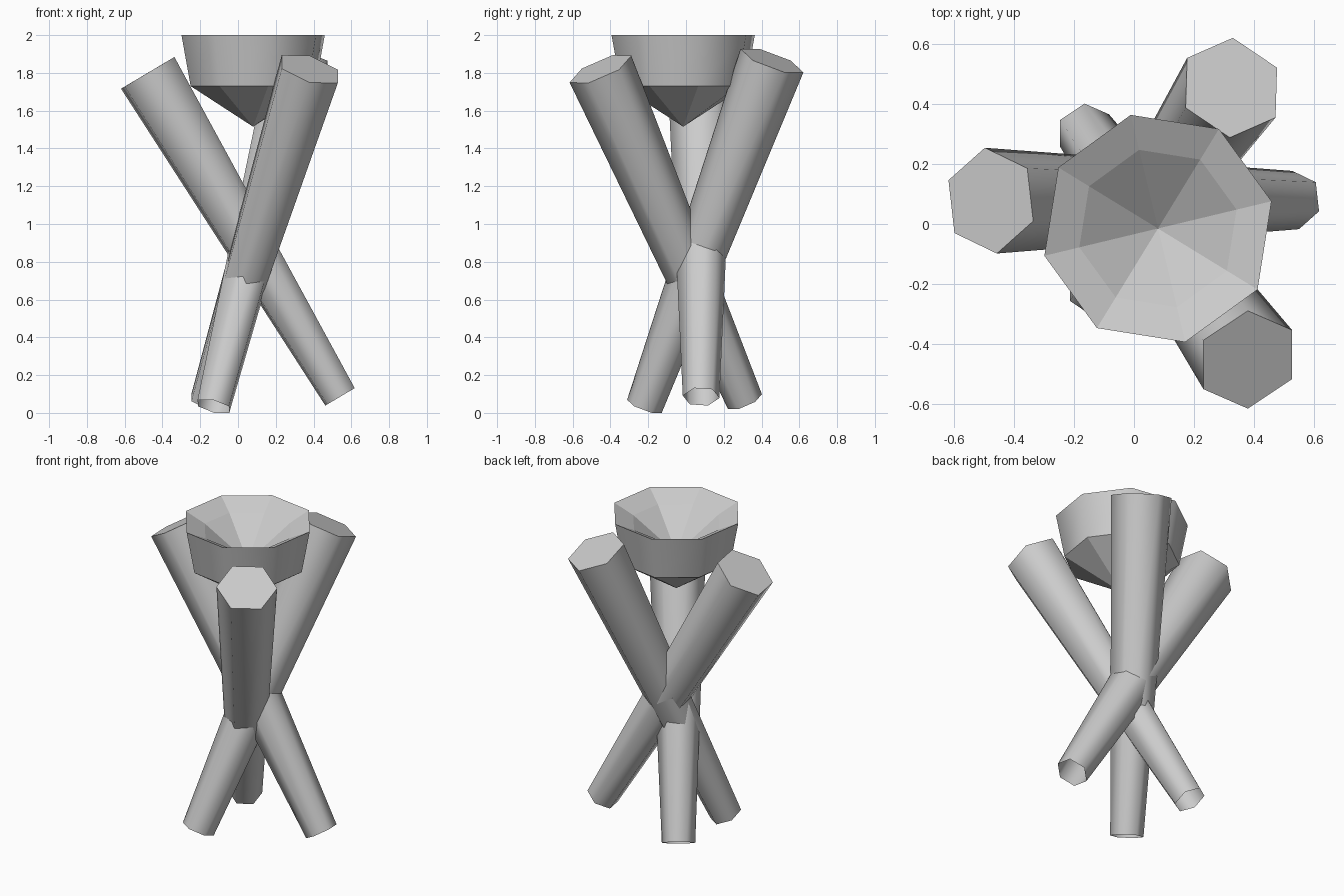
import bpy, bmesh, math
from mathutils import Vector

old = bpy.data.objects.get("Cube")
if old:
    bpy.data.objects.remove(old, do_unlink=True)

grey = bpy.data.materials.new("plain_grey")
grey.use_nodes = True
colour = (0.6, 0.6, 0.6, 1)
grey.diffuse_color = colour
grey.node_tree.nodes["Principled BSDF"].inputs["Base Color"].default_value = colour


def finish(bm, name):
    mesh = bpy.data.meshes.new(name)
    bm.to_mesh(mesh)
    bm.free()
    mesh.materials.append(grey)
    obj = bpy.data.objects.new(name, mesh)
    bpy.context.collection.objects.link(obj)
    return obj


def add_ring(bm, centre, u, v, radius, sides):
    angles = [2 * math.pi * i / sides for i in range(sides)]
    return [bm.verts.new(centre + radius * (u * math.cos(a) + v * math.sin(a))) for a in angles]


def bridge(bm, low, high, smooth):
    n = len(low)
    for i in range(n):
        j = (i + 1) % n
        bm.faces.new((low[i], low[j], high[j], high[i])).smooth = smooth


# Tapered six-sided legs, capped on top and open at the foot
def make_leg(name, foot, top, corner):
    foot, top = Vector(foot), Vector(top)
    axis = (top - foot).normalized()
    x, y = corner
    u = Vector((x, y, -(axis.x * x + axis.y * y) / axis.z)).normalized()
    v = axis.cross(u)
    bm = bmesh.new()
    low = add_ring(bm, foot, u, v, 0.098, 6)
    high = add_ring(bm, top, u, v, 0.178, 6)
    bridge(bm, low, high, True)
    cap = bm.faces.new(high)
    for edge in cap.edges:
        edge.smooth = False
    finish(bm, name)


make_leg("right_leg", (0.54, 0.08, 0.085), (-0.478, 0.078, 1.80), (-0.02, 0.177))
make_leg("front_leg", (-0.165, 0.312, 0.06), (0.38, -0.453, 1.82), (0, 0.165))
make_leg("back_leg", (-0.13, -0.22, 0.035), (0.325, 0.455, 1.865), (0.005, 0.165))

# Eight-sided bowl: pointed underside, flared wall, hollow inside
bm = bmesh.new()
turn = math.radians(13.5)
u = Vector((math.cos(turn), math.sin(turn), 0))
v = Vector((-u.y, u.x, 0))


def centre(z):
    return Vector((0.08, -0.015, z))


tip = bm.verts.new(centre(1.515))
base = add_ring(bm, centre(1.73), u, v, 0.34, 8)
rim = add_ring(bm, centre(2.0), u, v, 0.39, 8)
step = add_ring(bm, centre(1.94), u, v, 0.27, 8)
well = bm.verts.new(centre(1.74))
bridge(bm, base, rim, True)
bridge(bm, rim, step, False)
for i in range(8):
    j = (i + 1) % 8
    bm.faces.new((tip, base[j], base[i]))
    bm.faces.new((step[i], step[j], well))
for ring in (base, rim):
    for i in range(8):
        bm.edges.get((ring[i], ring[(i + 1) % 8])).smooth = False
finish(bm, "bowl")
